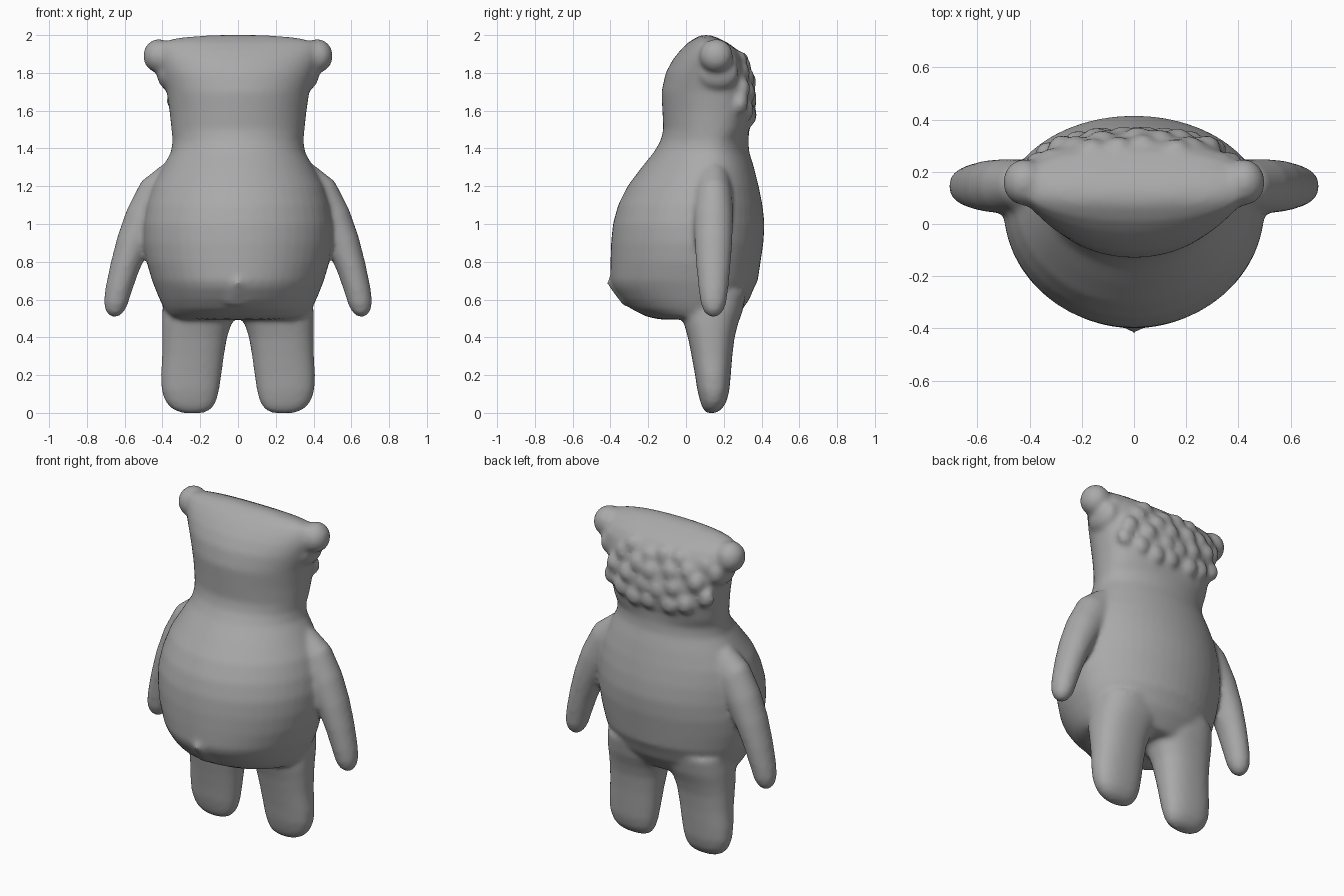
import bpy, bmesh, math, random
from mathutils import Vector, Matrix

random.seed(4)
SEG = 48
bm = bmesh.new()


def loft(rings):
    """Skin a list of closed rings and cap both ends."""
    loops = [[bm.verts.new(p) for p in ring] for ring in rings]
    for a, b in zip(loops, loops[1:]):
        for i in range(SEG):
            j = (i + 1) % SEG
            bm.faces.new((a[i], a[j], b[j], b[i]))
    bm.faces.new(loops[0][::-1])
    bm.faces.new(loops[-1])


def section(z, x0, w, yf, yb, c, pf=1.0, pb=1.0):
    """Level ring: half width w, front yf, back yb, widest at y = c."""
    pts = []
    for i in range(SEG):
        t = 2 * math.pi * i / SEG
        co, si = math.cos(t), math.sin(t)
        p = pb if si > 0 else pf
        depth = yb - c if si > 0 else c - yf
        pts.append((x0 + w * math.copysign(abs(co) ** p, co),
                    c + depth * math.copysign(abs(si) ** p, si), z))
    return pts


def blob(centre, radii):
    m = Matrix.Translation(centre) @ Matrix.Diagonal((*radii, 1))
    bmesh.ops.create_uvsphere(bm, u_segments=20, v_segments=12, radius=1, matrix=m)


# Torso: z, half width, front, back, widest y
torso = [(0.495, 0.31, -0.14, 0.25, 0.06), (0.51, 0.36, -0.21, 0.27, 0.07),
         (0.55, 0.39, -0.29, 0.30, 0.08), (0.60, 0.415, -0.34, 0.335, 0.08),
         (0.66, 0.44, -0.385, 0.36, 0.08), (0.70, 0.455, -0.40, 0.38, 0.07),
         (0.80, 0.485, -0.40, 0.395, 0.06), (0.90, 0.50, -0.397, 0.41, 0.06),
         (1.00, 0.50, -0.387, 0.416, 0.06), (1.10, 0.485, -0.36, 0.405, 0.08),
         (1.20, 0.455, -0.31, 0.385, 0.10), (1.30, 0.40, -0.235, 0.36, 0.12),
         (1.38, 0.355, -0.17, 0.335, 0.13), (1.44, 0.347, -0.135, 0.33, 0.14)]
# Head, squarer behind
head = [(1.50, 0.352, -0.12, 0.335, 0.14), (1.60, 0.363, -0.125, 0.358, 0.15),
        (1.70, 0.378, -0.13, 0.357, 0.15), (1.80, 0.41, -0.108, 0.335, 0.15),
        (1.87, 0.435, -0.07, 0.31, 0.15), (1.92, 0.44, -0.03, 0.275, 0.14),
        (1.96, 0.42, 0.01, 0.22, 0.13), (1.985, 0.32, 0.05, 0.17, 0.11),
        (2.00, 0.15, 0.08, 0.13, 0.10)]
loft([section(z, 0, w, f, b, c) for z, w, f, b, c in torso] +
     [section(z, 0, w, f, b, c, 1.0, 0.8) for z, w, f, b, c in head])

# Belly point
cone = Matrix.Translation((0, -0.375, 0.69)) @ Matrix.Rotation(math.pi / 2, 4, 'X')
bmesh.ops.create_cone(bm, cap_ends=True, segments=24, radius1=0.13, radius2=0.0,
                      depth=0.10, matrix=cone)

# Legs: z, inner x, outer x, front, back
leg = [(0.0, 0.18, 0.30, 0.11, 0.16), (0.02, 0.14, 0.35, 0.09, 0.19),
       (0.06, 0.115, 0.385, 0.075, 0.215), (0.12, 0.10, 0.405, 0.06, 0.23),
       (0.20, 0.088, 0.408, 0.048, 0.237), (0.30, 0.075, 0.402, 0.03, 0.245),
       (0.40, 0.058, 0.402, 0.01, 0.257), (0.47, 0.035, 0.402, -0.01, 0.275),
       (0.54, 0.0, 0.40, -0.02, 0.30), (0.64, 0.0, 0.39, -0.02, 0.32)]
# Arms: x, z, radius across, radius in depth
arm = [(0.33, 1.23, 0.11, 0.09), (0.42, 1.15, 0.12, 0.10), (0.495, 1.03, 0.105, 0.105),
       (0.555, 0.90, 0.09, 0.10), (0.60, 0.77, 0.078, 0.09), (0.633, 0.65, 0.07, 0.078),
       (0.648, 0.58, 0.064, 0.068), (0.656, 0.535, 0.048, 0.05), (0.66, 0.507, 0.02, 0.02)]
for s in (-1, 1):
    loft([section(z, s * (a + b) / 2, (b - a) / 2, f, k, (f + k) / 2, 0.85, 0.85)
          for z, a, b, f, k in leg])
    rings = []
    for i, (x, z, ra, rd) in enumerate(arm):
        p, q = arm[max(i - 1, 0)], arm[min(i + 1, len(arm) - 1)]
        d = Vector((q[0] - p[0], 0, q[1] - p[1])).normalized()
        n = Vector((-d.z, 0, d.x))
        ring = []
        for k in range(SEG):
            t = 2 * math.pi * k / SEG
            v = Vector((x, 0.145, z)) + n * ra * math.cos(t) + Vector((0, rd * math.sin(t), 0))
            ring.append((s * v.x, v.y, v.z))
        rings.append(ring)
    loft(rings)
    # Ears
    blob((s * 0.42, 0.16, 1.89), (0.083, 0.09, 0.09))
    blob((s * 0.37, 0.17, 1.80), (0.06, 0.11, 0.09))

# Fur tufts over the back of the head, with a curved lower hem
for row in range(4):
    for i in range(-3, 4):
        x = (i + 0.5 * (row % 2)) * 0.105 + random.uniform(-0.02, 0.02)
        if abs(x) > 0.36:
            continue
        z = 1.57 + row * 0.09 + 0.9 * x * x + random.uniform(-0.015, 0.015)
        if z > 1.89:
            continue
        y = 0.15 + 0.20 * (1 - (abs(x) / 0.40) ** 2.5) ** 0.4 - max(0, z - 1.74) * 0.35
        blob((x, y - 0.015, z), (0.055, 0.042, 0.06))

bmesh.ops.recalc_face_normals(bm, faces=bm.faces[:])
mesh = bpy.data.meshes.new("bear_body")
bm.to_mesh(mesh)
bm.free()
body = bpy.data.objects.new("bear_body", mesh)
bpy.context.collection.objects.link(body)
bpy.context.view_layer.objects.active = body
body.select_set(True)

grey = bpy.data.materials.new("plain_grey")
grey.diffuse_color = (0.40, 0.40, 0.40, 1)
mesh.materials.append(grey)

# Fuse all parts into one soft skin
remesh = body.modifiers.new("fuse", 'REMESH')
remesh.mode = 'VOXEL'
remesh.voxel_size = 0.014
remesh.use_smooth_shade = True
soften = body.modifiers.new("soften", 'SMOOTH')
soften.factor = 0.5
soften.iterations = 10
for name in ("fuse", "soften"):
    bpy.ops.object.modifier_apply(modifier=name)
bpy.ops.object.shade_smooth()
